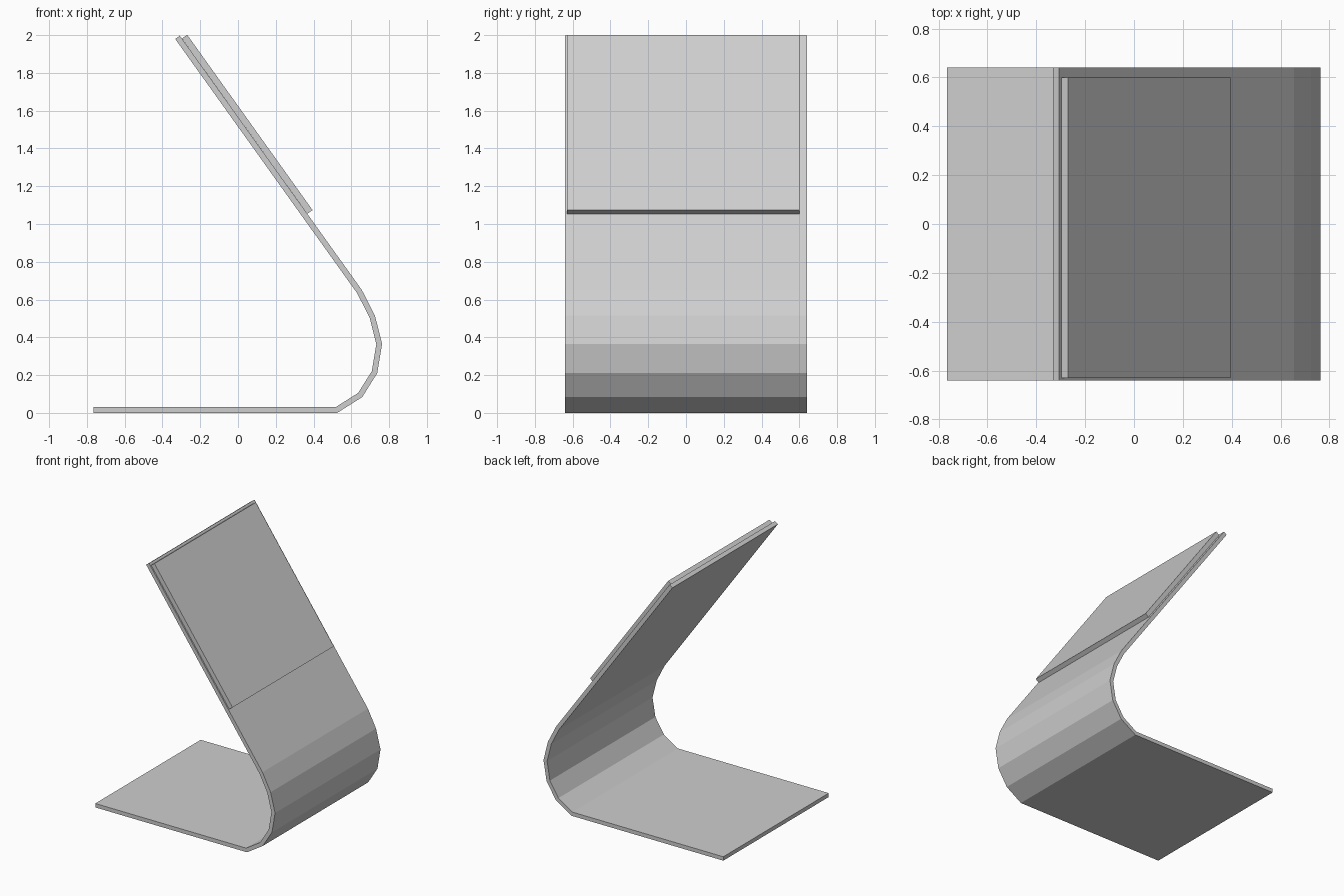
import bpy

if "Cube" in bpy.data.objects:
    bpy.data.objects.remove(bpy.data.objects["Cube"], do_unlink=True)

# One light grey finish
grey = bpy.data.materials.new("light_grey")
grey.use_nodes = True
colour = (0.62, 0.62, 0.62, 1)
grey.diffuse_color = colour
grey.node_tree.nodes["Principled BSDF"].inputs["Base Color"].default_value = colour


def bent_sheet(name, path, y_front, y_back, thickness, offset):
    """Sweep an (x, z) path along y and thicken it with flat faces."""
    verts = [(x, y, z) for x, z in path for y in (y_front, y_back)]
    faces = [(2 * i, 2 * i + 1, 2 * i + 3, 2 * i + 2) for i in range(len(path) - 1)]
    mesh = bpy.data.meshes.new(name)
    mesh.from_pydata(verts, [], faces)
    mesh.materials.append(grey)
    obj = bpy.data.objects.new(name, mesh)
    bpy.context.collection.objects.link(obj)
    solid = obj.modifiers.new("thickness", "SOLIDIFY")
    solid.thickness = thickness
    solid.offset = offset
    solid.use_even_offset = True
    return obj


# Folded stand: flat foot, faceted bend and leaning back, thickened inwards
bent_sheet("folded_stand",
           [(-0.765, 0), (0.525, 0), (0.658, 0.084), (0.737, 0.21), (0.763, 0.365),
            (0.725, 0.515), (0.656, 0.65), (-0.308, 1.997)],
           -0.64, 0.64, 0.03, -1)

# Thin panel lying on the outer side of the leaning back
bent_sheet("panel", [(0.367, 1.054), (-0.297, 1.982)], -0.63, 0.60, 0.034, 1)
